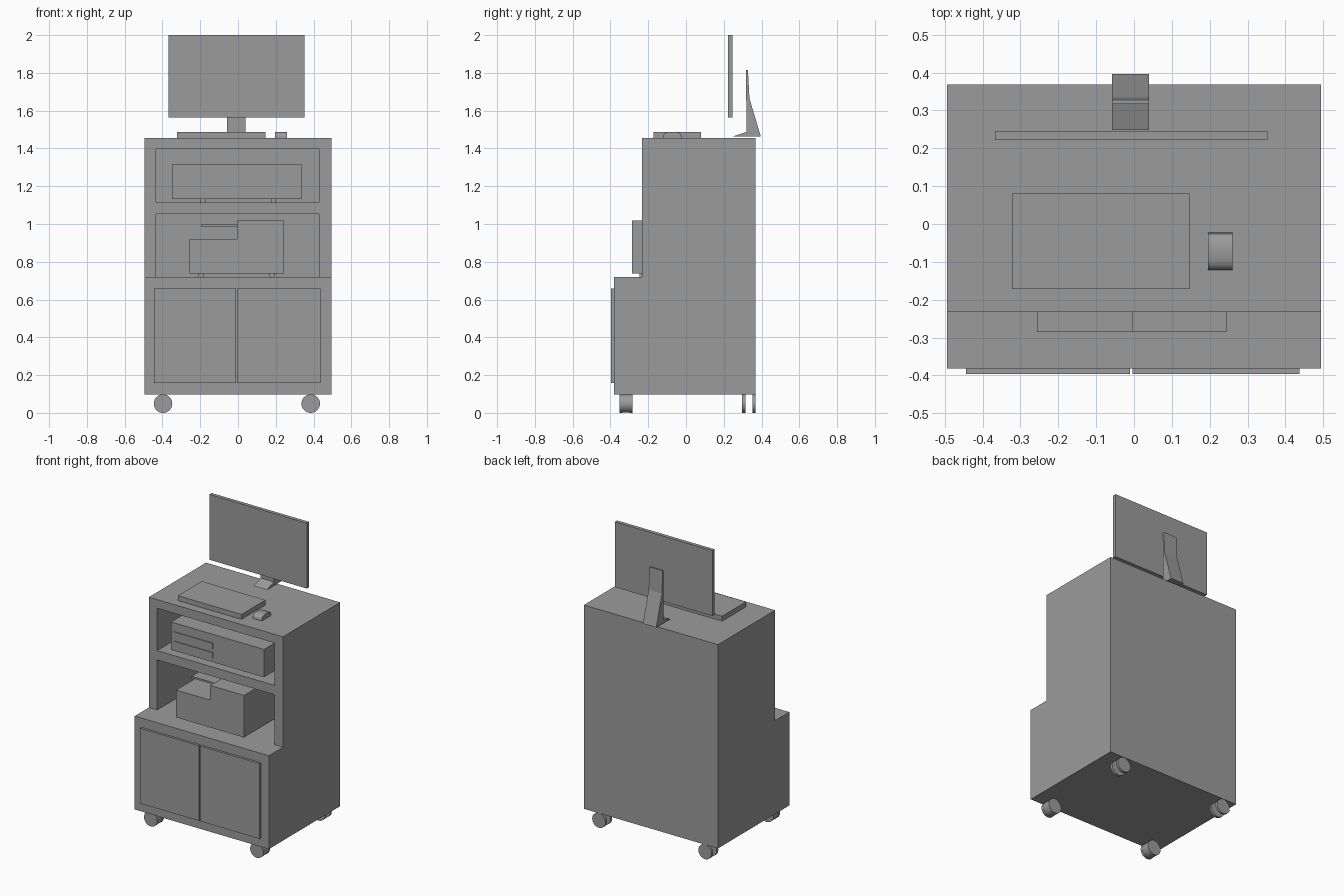
import bpy, bmesh, math
from mathutils import Matrix

if "Cube" in bpy.data.objects:
    bpy.data.objects.remove(bpy.data.objects["Cube"])

grey = bpy.data.materials.new("dark_grey")
grey.diffuse_color = (0.33, 0.33, 0.33, 1)
grey.use_nodes = True
grey.node_tree.nodes["Principled BSDF"].inputs["Base Color"].default_value = grey.diffuse_color


def finish(name, bm):
    bmesh.ops.recalc_face_normals(bm, faces=bm.faces)
    me = bpy.data.meshes.new(name)
    bm.to_mesh(me)
    bm.free()
    me.materials.append(grey)
    ob = bpy.data.objects.new(name, me)
    bpy.context.collection.objects.link(ob)
    return ob


def box(name, x, y, z):
    bm = bmesh.new()
    size = [b - a for a, b in (x, y, z)]
    mid = [(a + b) / 2 for a, b in (x, y, z)]
    bmesh.ops.create_cube(bm, size=1, matrix=Matrix.Translation(mid) @ Matrix.Diagonal((*size, 1)))
    return finish(name, bm)


def extrude(name, pts, axis, lo, hi):
    # closed profile swept along x (points are y,z) or y (points are x,z)
    bm = bmesh.new()
    co = (lambda p, t: (t, p[0], p[1])) if axis == 'x' else (lambda p, t: (p[0], t, p[1]))
    a = [bm.verts.new(co(p, lo)) for p in pts]
    b = [bm.verts.new(co(p, hi)) for p in pts]
    bm.faces.new(a)
    bm.faces.new(b[::-1])
    n = len(pts)
    for i in range(n):
        j = (i + 1) % n
        bm.faces.new((a[i], a[j], b[j], b[i]))
    return finish(name, bm)


def cut(ob, cutter):
    m = ob.modifiers.new("cut", 'BOOLEAN')
    m.operation = 'DIFFERENCE'
    m.solver = 'EXACT'
    m.object = cutter
    bpy.context.view_layer.objects.active = ob
    bpy.ops.object.modifier_apply(modifier=m.name)
    bpy.data.objects.remove(cutter)


def smooth(ob):
    bpy.ops.object.select_all(action='DESELECT')
    ob.select_set(True)
    bpy.context.view_layer.objects.active = ob
    bpy.ops.object.shade_smooth_by_angle(angle=math.radians(35))


def disc(name, x, y0, y1, r):
    bm = bmesh.new()
    m = Matrix.Translation((x, (y0 + y1) / 2, 0.049)) @ Matrix.Rotation(math.pi / 2, 4, 'X')
    bmesh.ops.create_cone(bm, cap_ends=True, segments=32, radius1=r, radius2=r, depth=y1 - y0, matrix=m)
    smooth(finish(name, bm))


# Cabinet: solid base, upper carcass with two open shelves
box("base_cabinet", (-0.494, 0.494), (-0.381, 0.369), (0.098, 0.72))
upper = box("shelf_carcass", (-0.494, 0.494), (-0.232, 0.369), (0.72, 1.455))
for z0, z1 in ((1.115, 1.397), (0.65, 1.053)):
    cut(upper, box("cutter", (-0.433, 0.43), (-0.4, 0.35), (z0, z1)))

# Doors
for side, x in (("left", (-0.444, -0.01)), ("right", (-0.004, 0.437))):
    box(f"{side}_door", x, (-0.396, -0.381), (0.157, 0.658))

# Casters: twin wheels with a hub on the front pair
for side, x in (("left", -0.397), ("right", 0.385)):
    for end, y in (("front", -0.352), ("rear", 0.297)):
        disc(f"{end}_{side}_wheel_a", x, y, y + 0.017, 0.049)
        disc(f"{end}_{side}_wheel_b", x, y + 0.054, y + 0.07, 0.049)
        if end == "front":
            disc(f"{end}_{side}_hub", x, y + 0.017, y + 0.054, 0.048)

# Computer case with two drive fronts and feet
box("computer_case", (-0.35, 0.335), (-0.205, 0.2), (1.133, 1.318))
for i, z in enumerate((1.16, 1.222)):
    box(f"drive_front_{i}", (-0.332, -0.04), (-0.21, -0.205), (z, z + 0.038))
for x in (-0.198, 0.175):
    for y in (-0.165, 0.14):
        box("case_foot", (x, x + 0.025), (y, y + 0.025), (1.115, 1.133))

# Printer: stepped body, paper sheet and feet
step = [(-0.256, 0.738), (0.244, 0.738), (0.244, 1.018), (-0.005, 1.018), (-0.005, 0.92), (-0.256, 0.92)]
extrude("printer_body", step, 'y', -0.285, 0.1)
box("printer_tray", (-0.195, -0.005), (-0.21, 0.05), (0.988, 1.0))
for x in (-0.208, 0.168):
    for y in (-0.247, 0.04):
        box("printer_foot", (x, x + 0.028), (y, y + 0.028), (0.72, 0.738))

# Monitor and its stand
box("monitor_screen", (-0.367, 0.352), (0.222, 0.246), (1.565, 2.0))
stand = [(0.248, 1.463), (0.396, 1.463), (0.336, 1.665), (0.328, 1.815), (0.317, 1.815), (0.321, 1.488)]
extrude("monitor_stand", stand, 'x', -0.058, 0.04)

# Keyboard and mouse
box("keyboard", (-0.322, 0.146), (-0.172, 0.08), (1.455, 1.488))
mouse = [(-0.121, 1.455), (-0.121, 1.466), (-0.117, 1.475), (-0.109, 1.482), (-0.095, 1.487),
         (-0.06, 1.488), (-0.035, 1.483), (-0.026, 1.474), (-0.023, 1.455)]
smooth(extrude("mouse", mouse, 'x', 0.195, 0.26))
